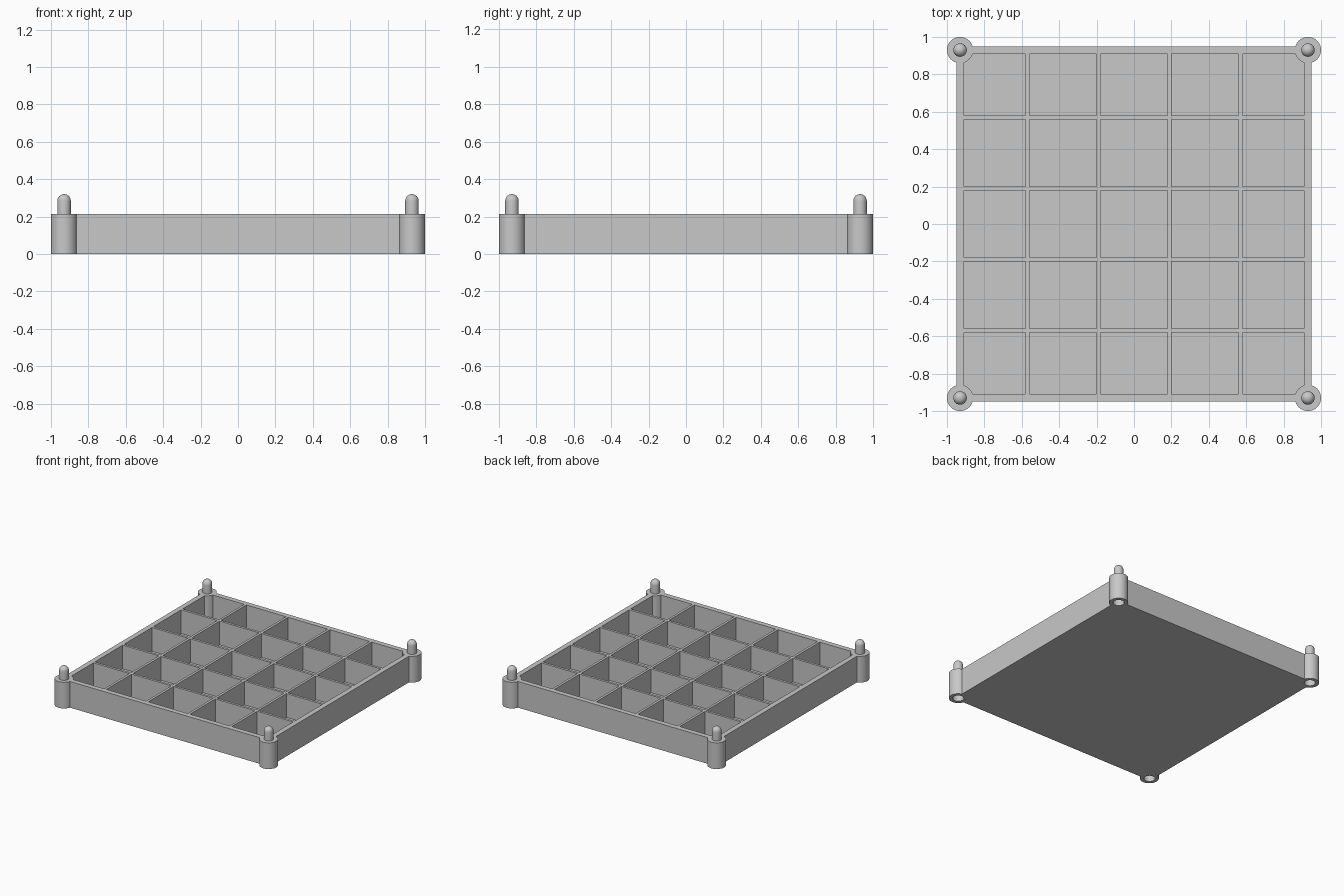
import bpy, bmesh, math
from mathutils import Matrix, Vector

if "Cube" in bpy.data.objects:
    bpy.data.objects.remove(bpy.data.objects["Cube"])

HEIGHT, POST_AT, POST_R, PEG_R, PEG_TOP = 0.215, 0.93, 0.07, 0.036, 0.32
CORNERS = [(sx * POST_AT, sy * POST_AT) for sx in (-1, 1) for sy in (-1, 1)]

grey = bpy.data.materials.new("light_grey")
grey.diffuse_color = (0.58, 0.58, 0.58, 1)
grey.use_nodes = True
grey.node_tree.nodes["Principled BSDF"].inputs["Base Color"].default_value = grey.diffuse_color


def finish(bm, name):
    bmesh.ops.recalc_face_normals(bm, faces=bm.faces)
    mesh = bpy.data.meshes.new(name)
    bm.to_mesh(mesh)
    bm.free()
    mesh.materials.append(grey)
    obj = bpy.data.objects.new(name, mesh)
    bpy.context.collection.objects.link(obj)
    return obj


def add_box(bm, x0, x1, y0, y1, z0, z1):
    m = Matrix.Translation(((x0 + x1) / 2, (y0 + y1) / 2, (z0 + z1) / 2))
    m = m @ Matrix.Diagonal((x1 - x0, y1 - y0, z1 - z0, 1))
    bmesh.ops.create_cube(bm, size=1, matrix=m)


def corner_cylinders(name, r, z0, z1):
    bm = bmesh.new()
    for x, y in CORNERS:
        bmesh.ops.create_cone(bm, cap_ends=True, segments=48, radius1=r, radius2=r,
                              depth=z1 - z0, matrix=Matrix.Translation((x, y, (z0 + z1) / 2)))
    return finish(bm, name)


def boolean(target, tool, operation):
    tool.hide_render = True
    mod = target.modifiers.new("bool", 'BOOLEAN')
    mod.operation, mod.object, mod.solver = operation, tool, 'EXACT'
    bpy.context.view_layer.objects.active = target
    bpy.ops.object.modifier_apply(modifier=mod.name)
    bpy.data.objects.remove(tool, do_unlink=True)


def smooth(obj):
    bpy.ops.object.select_all(action='DESELECT')
    obj.select_set(True)
    bpy.context.view_layer.objects.active = obj
    bpy.ops.object.shade_smooth_by_angle(angle=math.radians(30))


# Tray body
bm = bmesh.new()
add_box(bm, -0.95, 0.95, -0.95, 0.95, 0, HEIGHT)
tray = finish(bm, "compartment_tray")

# 5 x 5 compartments, leaving thin dividers and a floor
spans = [(-0.908, -0.58), (-0.56, -0.2), (-0.18, 0.18), (0.2, 0.56), (0.58, 0.908)]
bm = bmesh.new()
for x0, x1 in spans:
    for y0, y1 in spans:
        add_box(bm, x0, x1, y0, y1, 0.02, HEIGHT + 0.1)
boolean(tray, finish(bm, "cell_cutter"), 'DIFFERENCE')

# Corner posts, with stacking sockets underneath
boolean(tray, corner_cylinders("posts", POST_R, 0, HEIGHT), 'UNION')
boolean(tray, corner_cylinders("socket_cutter", 0.042, -0.1, 0.12), 'DIFFERENCE')
smooth(tray)

# Round-topped stacking pegs
profile = [(0, HEIGHT - 0.003), (PEG_R, HEIGHT - 0.003)]
for i in range(9):
    a = math.pi / 2 * i / 8
    profile.append((PEG_R * math.cos(a), PEG_TOP - PEG_R + PEG_R * math.sin(a)))
for n, (x, y) in enumerate(CORNERS):
    bm = bmesh.new()
    vs = [bm.verts.new((r, 0, z)) for r, z in profile]
    edges = [bm.edges.new(p) for p in zip(vs, vs[1:])]
    bmesh.ops.spin(bm, geom=vs + edges, cent=(0, 0, 0), axis=(0, 0, 1),
                   angle=2 * math.pi, steps=32, use_duplicate=False)
    bmesh.ops.remove_doubles(bm, verts=bm.verts, dist=1e-4)
    bmesh.ops.translate(bm, verts=bm.verts, vec=Vector((x, y, 0)))
    smooth(finish(bm, f"stacking_peg_{n + 1}"))
